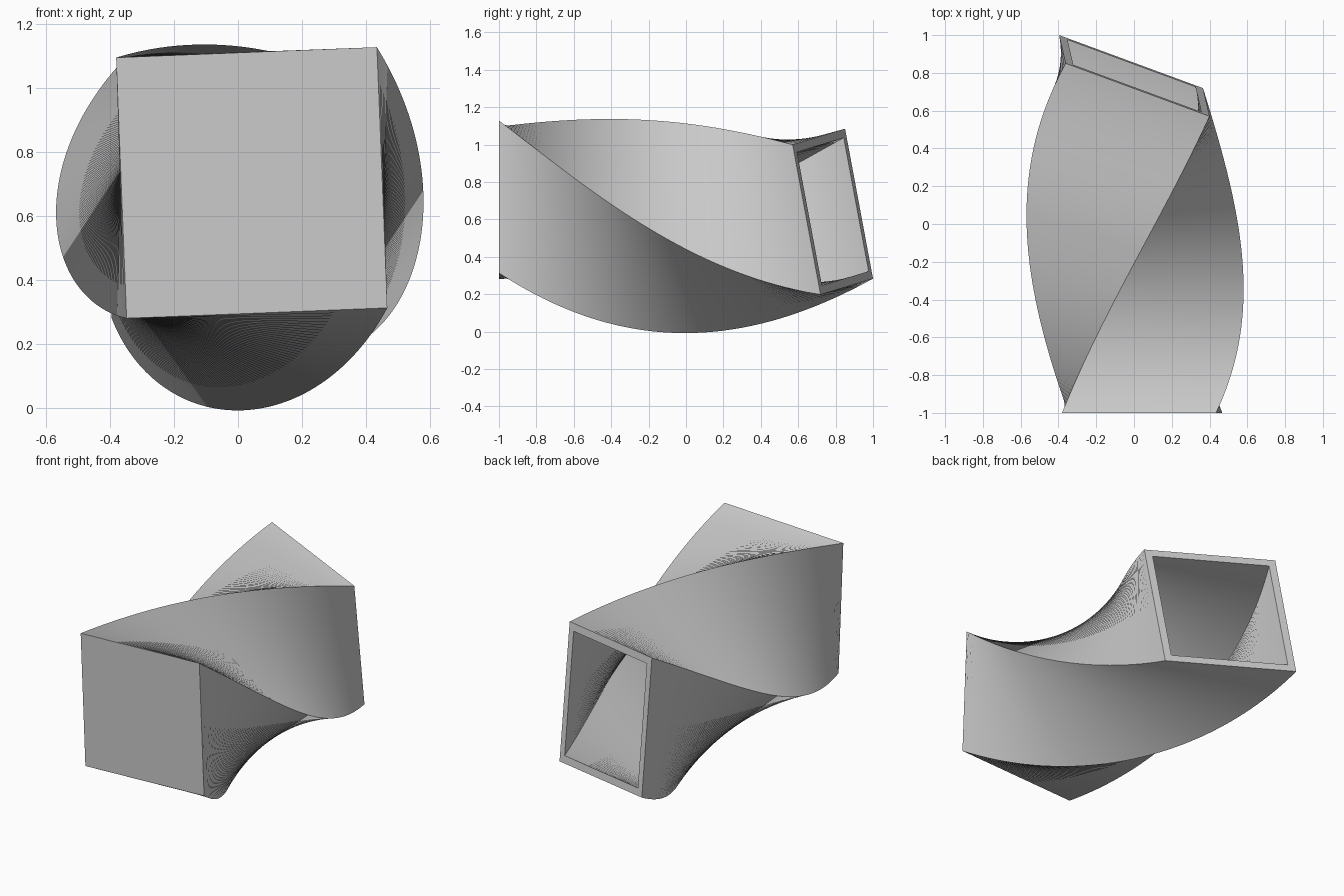
import bpy, bmesh, math
from mathutils import Matrix, Vector

if "Cube" in bpy.data.objects:
    bpy.data.objects.remove(bpy.data.objects["Cube"])

HALF, WALL, STEPS = 0.408, 0.045, 96


def frame(right, up):
    """Rotation whose columns are right, forward and up."""
    r = Vector(right).normalized()
    u = Vector(up)
    u = (u - r * u.dot(r)).normalized()
    return Matrix((r, u.cross(r), u)).transposed()


# Square end sections of the tube
front = frame((1, 0, 0.04), (-0.04, 0, 1))
back = frame((-0.035, 0.15, -0.805), (0.76, -0.28, -0.085))
front_mid = Vector((0.043, -1, 0.704))
back_mid = Vector((0.002, 0.785, 0.641))

# Screw motion that carries the front section to the back one
axis, angle = (back @ front.transposed()).to_quaternion().to_axis_angle()
travel = back_mid - front_mid
advance = axis * travel.dot(axis)
chord = travel - advance
pivot = front_mid + chord / 2 + axis.cross(chord) / (2 * math.tan(angle / 2))


def section(bm, s, half):
    """Ring of four corners at fraction s along the screw."""
    turn = Matrix.Rotation(angle * s, 3, axis)
    ring = []
    for x, z in ((-1, -1), (1, -1), (1, 1), (-1, 1)):
        corner = front_mid + front @ Vector((x * half, 0, z * half))
        ring.append(bm.verts.new(pivot + turn @ (corner - pivot) + advance * s))
    return ring


def bridge(bm, a, b):
    for i in range(4):
        j = (i + 1) % 4
        bm.faces.new((a[i], a[j], b[j], b[i]))


def shell(bm, start, half):
    """Twisted tube closed at its front; returns the open back ring."""
    rings = [section(bm, start + (1 - start) * i / STEPS, half)
             for i in range(STEPS + 1)]
    bm.faces.new(rings[0])
    for a, b in zip(rings, rings[1:]):
        bridge(bm, a, b)
    return rings[-1]


# Outer skin, inner skin and the rim joining them
bm = bmesh.new()
outer = shell(bm, 0, HALF)
inner = shell(bm, WALL / travel.length, HALF - WALL)
bridge(bm, outer, inner)
bmesh.ops.recalc_face_normals(bm, faces=bm.faces[:])
mesh = bpy.data.meshes.new("twisted_tube")
bm.to_mesh(mesh)
bm.free()
tube = bpy.data.objects.new("twisted_tube", mesh)
bpy.context.collection.objects.link(tube)

# Plain grey
grey = bpy.data.materials.new("light_grey")
grey.use_nodes = True
grey.diffuse_color = (0.6, 0.6, 0.6, 1)
grey.node_tree.nodes["Principled BSDF"].inputs["Base Color"].default_value = (0.6, 0.6, 0.6, 1)
mesh.materials.append(grey)

# Smooth walls with sharp corners
bpy.ops.object.select_all(action='DESELECT')
tube.select_set(True)
bpy.context.view_layer.objects.active = tube
bpy.ops.object.shade_smooth_by_angle(angle=math.radians(40))
